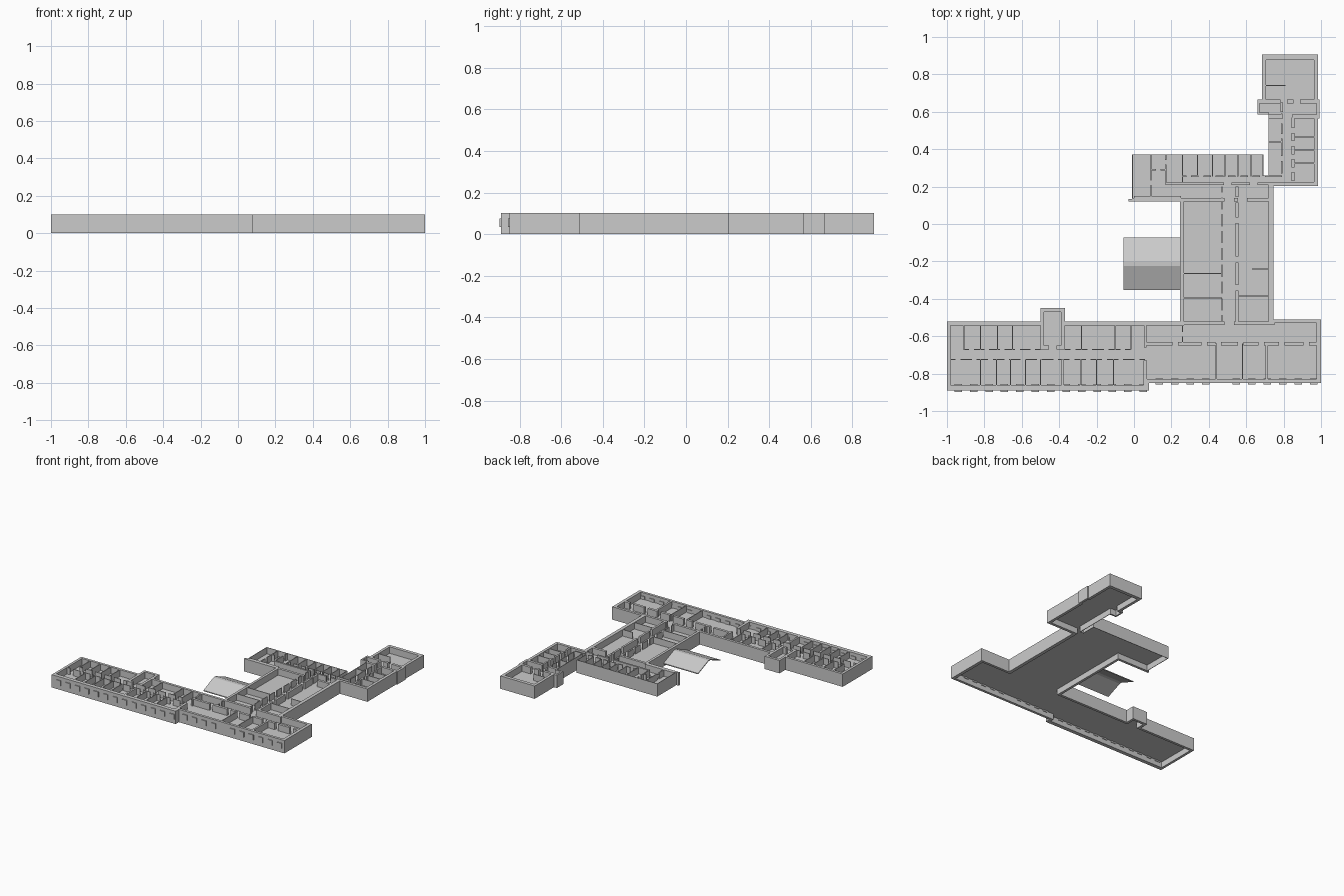
import bpy, bmesh
from mathutils import Vector

if "Cube" in bpy.data.objects:
    bpy.data.objects.remove(bpy.data.objects["Cube"])

H = 0.101      # wall height
FLOOR = 0.05   # raised floor level, open below
SLAB = 0.004   # floor thickness
THIN, THICK = 0.006, 0.02


def finish(bm, name):
    bmesh.ops.recalc_face_normals(bm, faces=bm.faces)
    me = bpy.data.meshes.new(name)
    bm.to_mesh(me)
    bm.free()
    ob = bpy.data.objects.new(name, me)
    bpy.context.collection.objects.link(ob)
    return ob


def box(bm, x0, x1, y0, y1, z0=FLOOR - SLAB, z1=H):
    vs = bmesh.ops.create_cube(bm, size=1)["verts"]
    for v in vs:
        v.co = Vector((x0 + (v.co.x + .5) * (x1 - x0),
                       y0 + (v.co.y + .5) * (y1 - y0),
                       z0 + (v.co.z + .5) * (z1 - z0)))


def wall(bm, axis, c, a, b, t=THIN, doors=(), gap=0.025):
    """Straight wall along an axis at coordinate c from a to b, cut by doors."""
    start = a
    for d in list(doors) + [None]:
        end = b if d is None else d - gap / 2
        if end > start:
            if axis == 'x':
                box(bm, start, end, c - t / 2, c + t / 2)
            else:
                box(bm, c - t / 2, c + t / 2, start, end)
        if d is not None:
            start = d + gap / 2


def spread(a, b, n):
    return [a + (b - a) * (i + .5) / n for i in range(n)]


# Building outline: x, y, thickness of the wall that starts at this corner
outline = [(-1, -.89, .03), (.08, -.89, .02), (.08, -.85, .02), (1, -.85, .025),
           (1, -.51, .02), (.745, -.51, .027), (.745, .203, .022), (.985, .203, .022),
           (.985, .565, .012), (.993, .565, .018), (.993, .665, .012), (.985, .665, .022),
           (.985, .905, .027), (.685, .905, .022), (.685, .665, .012), (.66, .665, .012),
           (.66, .585, .012), (.718, .585, .004), (.718, .26, .004), (.692, .26, .004),
           (.692, .372, .004), (-.01, .372, .004), (-.01, .12, .02), (.246, .12, .02),
           (.246, -.522, .02), (-.37, -.522, .02), (-.37, -.45, .02), (-.5, -.45, .02),
           (-.5, -.522, .02), (-1, -.522, .02)]
n = len(outline)
outer = [Vector((x, y, 0)) for x, y, t in outline]
inward = []
for i in range(n):
    d = (outer[(i + 1) % n] - outer[i]).normalized()
    inward.append(Vector((-d.y, d.x, 0)) * outline[i][2])
inner = [outer[i] + inward[i] + inward[i - 1] for i in range(n)]

# Outer walls as a closed ring
bm = bmesh.new()
up = Vector((0, 0, H))
rings = [[bm.verts.new(p) for p in loop] for loop in
         (outer, [p + up for p in outer], [p + up for p in inner], inner)]
for r in range(4):
    A, B = rings[r], rings[(r + 1) % 4]
    for i in range(n):
        j = (i + 1) % n
        bm.faces.new((A[i], A[j], B[j], B[i]))
box(bm, -.03, -.005, .12, .134, 0)
finish(bm, "outer_walls")

# Raised floor slab
bm = bmesh.new()
f = bm.faces.new([bm.verts.new(p + Vector((0, 0, FLOOR - SLAB))) for p in inner])
ex = bmesh.ops.extrude_face_region(bm, geom=[f])["geom"]
for v in ex:
    if isinstance(v, bmesh.types.BMVert):
        v.co.z = FLOOR
finish(bm, "floor")

# South west wing: rooms either side of a corridor
bm = bmesh.new()
for x in (-.91, -.82, -.73, -.65, -.28, -.1, -.016):
    wall(bm, 'y', x, -.67, -.535)
for x in (-.82, -.735, -.66, -.58, -.5, -.285, -.2, -.11):
    wall(bm, 'y', x, -.865, -.725)
wall(bm, 'y', -.38, -.865, -.725, .014)
wall(bm, 'y', .06, -.865, -.73, THICK)
wall(bm, 'y', .06, -.66, -.535, .012)
wall(bm, 'x', -.67, -.91, -.5, doors=spread(-.91, -.5, 5))
wall(bm, 'x', -.67, -.37, -.016, doors=spread(-.37, -.016, 4))
wall(bm, 'x', -.725, -.985, .06, doors=spread(-.985, .06, 12))
# stair bay
wall(bm, 'y', -.49, -.665, -.46, THICK)
wall(bm, 'y', -.38, -.665, -.46, THICK)
wall(bm, 'x', -.66, -.5, -.37, THICK, [-.435], .04)
finish(bm, "south_west_partitions")

# South east wing
bm = bmesh.new()
wall(bm, 'x', -.64, .06, .98, THICK, [.22, .375, .45, .57, .68, .79, .92], .03)
for x, t in ((.44, THIN), (.58, THIN), (.71, .015)):
    wall(bm, 'y', x, -.84, -.64, t)
wall(bm, 'y', .26, -.63, -.535, doors=[-.59])
wall(bm, 'x', -.53, .25, .75, THICK, [.51], .05)
finish(bm, "south_east_partitions")

# Central wing
bm = bmesh.new()
wall(bm, 'y', .47, -.52, .2, doors=spread(-.52, .2, 8))
wall(bm, 'y', .55, -.52, .2, .016, [-.34, -.19, .02, .13], .03)
for y, a, b in ((-.265, .26, .47), (-.395, .26, .47), (-.385, .55, .72), (-.24, .63, .72)):
    wall(bm, 'x', y, a, b)
wall(bm, 'x', .13, .25, .73, THICK, [.51, .58], .05)
finish(bm, "central_partitions")

# North wing
bm = bmesh.new()
wall(bm, 'x', .215, .17, .97, .014, [.5, .64], .04)
wall(bm, 'x', .145, 0, .25, .012)
wall(bm, 'y', .09, .14, .37, doors=[.22])
wall(bm, 'y', .17, .21, .37, doors=[.33])
wall(bm, 'x', .29, .09, .17, doors=[.13])
for x in (.26, .34, .42, .485, .555, .625):
    wall(bm, 'y', x, .255, .37)
wall(bm, 'y', .26, .215, .26)
wall(bm, 'x', .255, .26, .79, doors=spread(.26, .72, 7))
finish(bm, "north_partitions")

# North east wing
bm = bmesh.new()
wall(bm, 'y', .79, .27, .59, doors=[.35, .47, .55])
wall(bm, 'y', .85, .23, .57, .014, [.29, .36, .43, .5])
for y in (.325, .395, .465):
    wall(bm, 'x', y, .85, .965)
wall(bm, 'x', .44, .72, .79)
wall(bm, 'x', .74, .70, .81)
wall(bm, 'x', .655, .67, .98, THICK, [.8, .87], .035)
wall(bm, 'x', .575, .72, .98, THICK, [.82], .05)
wall(bm, 'y', .79, .60, .65, .014)
finish(bm, "north_east_partitions")

# Windows set through the front walls
bm = bmesh.new()
for i in range(13):
    x = -.94 + i * .0825
    box(bm, x - .02, x + .02, -.897, -.855, .035, .075)
for i in range(11):
    if i != 4:
        x = .135 + i * .0825
        box(bm, x - .02, x + .02, -.857, -.825, .035, .075)
finish(bm, "front_windows")

# Low ridged hall roof beside the central wing
bm = bmesh.new()
top = [(-.352, .025), (-.225, .078), (-.2, .078), (-.072, .025)]
prof = top + [(y, z - .007) for y, z in reversed(top)]
L = [bm.verts.new((-.055, y, z)) for y, z in prof]
R = [bm.verts.new((.246, y, z)) for y, z in prof]
for i in range(8):
    j = (i + 1) % 8
    bm.faces.new((L[i], L[j], R[j], R[i]))
for i in range(3):
    for S in (L, R):
        bm.faces.new((S[i], S[i + 1], S[6 - i], S[7 - i]))
finish(bm, "hall_roof")
